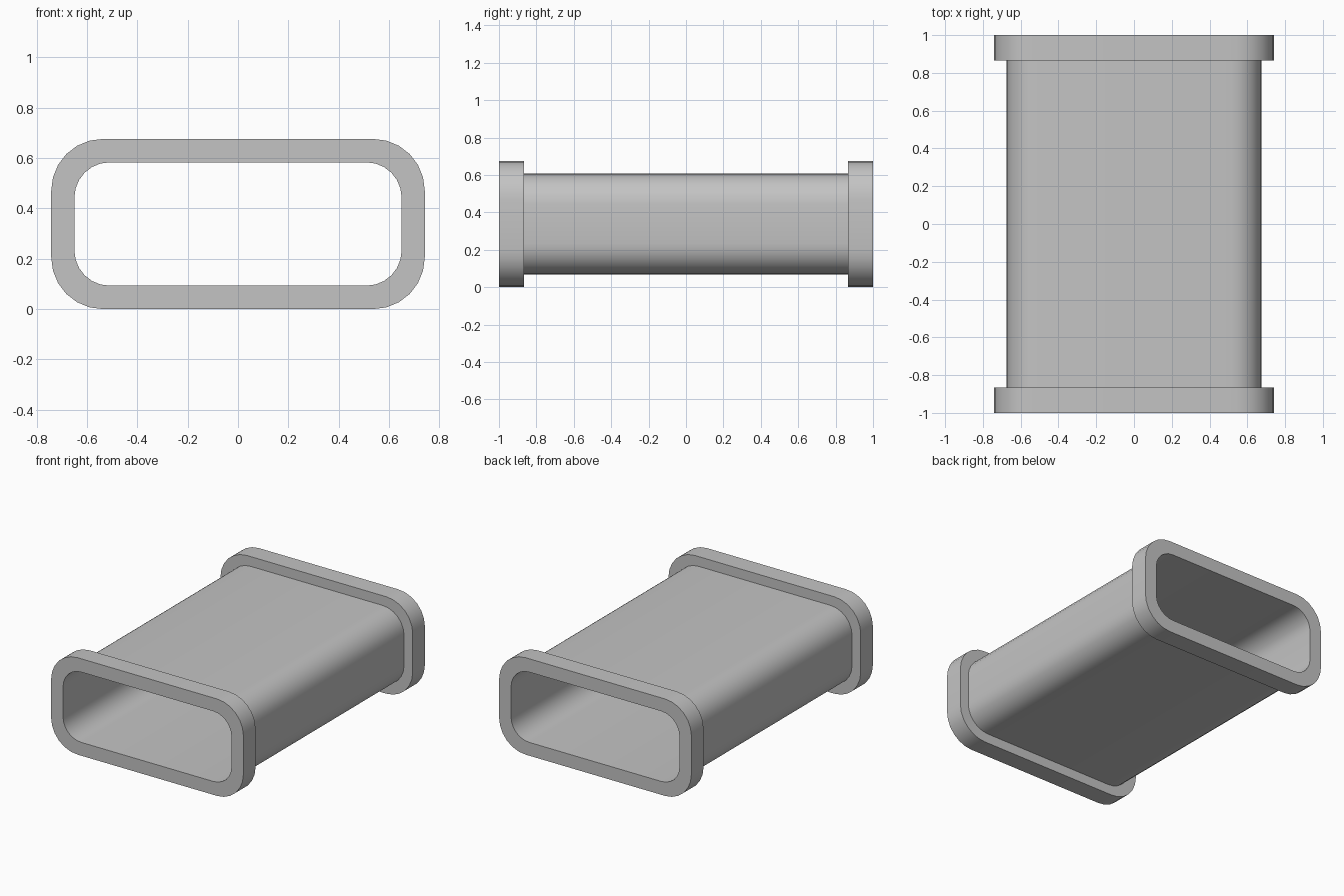
import bpy
import bmesh
from math import cos, sin, pi, radians

cube = bpy.data.objects.get("Cube")
if cube:
    bpy.data.objects.remove(cube, do_unlink=True)

CENTRE_Z = 0.338
CORNER_STEPS = 6

grey = bpy.data.materials.new("plain_grey")
grey.use_nodes = True
colour = (0.55, 0.55, 0.55, 1)
grey.diffuse_color = colour
grey.node_tree.nodes["Principled BSDF"].inputs["Base Color"].default_value = colour


def rounded_rectangle(half_w, half_h, radius):
    """Outline in x and z, with evenly divided round corners."""
    points = []
    for corner, (sx, sz) in enumerate([(1, 1), (-1, 1), (-1, -1), (1, -1)]):
        for step in range(CORNER_STEPS + 1):
            a = (corner + step / CORNER_STEPS) * pi / 2
            points.append((sx * (half_w - radius) + radius * cos(a),
                           CENTRE_Z + sz * (half_h - radius) + radius * sin(a)))
    return points


# Outlines of the collar, the tube and the bore
collar = rounded_rectangle(0.742, 0.338, 0.205)
tube = rounded_rectangle(0.675, 0.27, 0.165)
bore = rounded_rectangle(0.65, 0.245, 0.14)

# Wall section: along the outside from front to back, then back through the bore
stations = [(collar, -1), (collar, -0.866), (tube, -0.866),
            (tube, 0.866), (collar, 0.866), (collar, 1),
            (bore, 1), (bore, -1)]

bm = bmesh.new()
rings = [[bm.verts.new((x, y, z)) for x, z in outline] for outline, y in stations]
for i, ring in enumerate(rings):
    following = rings[(i + 1) % len(rings)]
    for j in range(len(ring)):
        k = (j + 1) % len(ring)
        bm.faces.new((ring[j], ring[k], following[k], following[j]))
bmesh.ops.recalc_face_normals(bm, faces=bm.faces)

mesh = bpy.data.meshes.new("collared_duct")
bm.to_mesh(mesh)
bm.free()
mesh.materials.append(grey)
duct = bpy.data.objects.new("collared_duct", mesh)
bpy.context.collection.objects.link(duct)

# Smooth corners, crisp rims
bpy.ops.object.select_all(action="DESELECT")
duct.select_set(True)
bpy.context.view_layer.objects.active = duct
bpy.ops.object.shade_smooth_by_angle(angle=radians(35))
